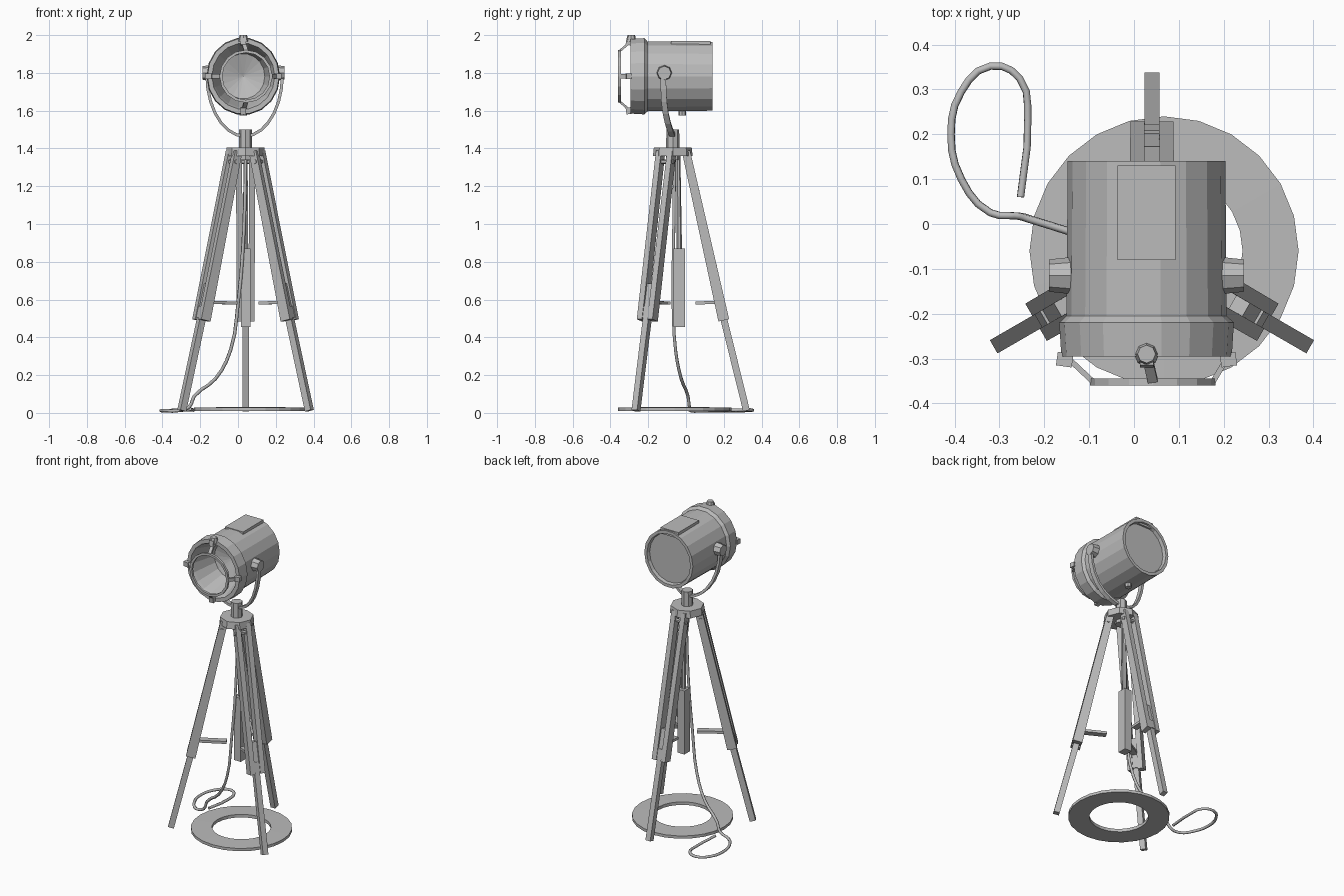
import bpy, bmesh, math
from mathutils import Vector, Matrix

cube = bpy.data.objects.get("Cube")
if cube:
    bpy.data.objects.remove(cube)

grey = bpy.data.materials.new("plain_grey")
grey.use_nodes = True
grey.diffuse_color = (0.5, 0.5, 0.5, 1)
grey.node_tree.nodes["Principled BSDF"].inputs["Base Color"].default_value = (0.5, 0.5, 0.5, 1)


def finish(name, bm):
    bmesh.ops.recalc_face_normals(bm, faces=bm.faces)
    mesh = bpy.data.meshes.new(name)
    bm.to_mesh(mesh)
    bm.free()
    mesh.materials.append(grey)
    obj = bpy.data.objects.new(name, mesh)
    bpy.context.collection.objects.link(obj)
    return obj


def frame(p, q, up):
    """Matrix whose z axis runs from p to q and whose x axis is close to up."""
    z = (q - p).normalized()
    y = z.cross(up).normalized()
    x = y.cross(z)
    return Matrix.Translation((p + q) / 2) @ Matrix((x, y, z)).transposed().to_4x4()


def beam(name, p, q, depth, width, up=(1, 0, 0), taper=1.0):
    """Box from p to q; taper scales the depth at p."""
    p, q = Vector(p), Vector(q)
    bm = bmesh.new()
    bmesh.ops.create_cube(bm, size=1)
    for v in bm.verts:
        v.co.x *= depth * (taper if v.co.z < 0 else 1)
        v.co.y *= width
        v.co.z *= (q - p).length
    bm.transform(frame(p, q, Vector(up)))
    return finish(name, bm)


def rod(name, p, q, r1, r2, sides=8, up=(1, 0, 0)):
    p, q = Vector(p), Vector(q)
    bm = bmesh.new()
    bmesh.ops.create_cone(bm, cap_ends=True, segments=sides, radius1=r1, radius2=r2,
                          depth=(q - p).length)
    bm.transform(frame(p, q, Vector(up)))
    return finish(name, bm)


def lathe(name, profile, axis, centre, sides, closed=False, scale=(1, 1, 1)):
    """Spin (radius, position) pairs around the y or z axis."""
    bm = bmesh.new()
    verts = [bm.verts.new((r, t, 0) if axis == "y" else (r, 0, t)) for r, t in profile]
    pairs = list(zip(verts, verts[1:] + verts[:1])) if closed else list(zip(verts, verts[1:]))
    edges = [bm.edges.new(pair) for pair in pairs]
    bmesh.ops.spin(bm, geom=verts + edges, cent=(0, 0, 0), angle=math.tau, steps=sides,
                   axis=(0, 1, 0) if axis == "y" else (0, 0, 1))
    bmesh.ops.remove_doubles(bm, verts=bm.verts, dist=0.0005)
    bm.transform(Matrix.Translation(centre) @ Matrix.Diagonal((*scale, 1)))
    return finish(name, bm)


def cable(name, points, radius):
    curve = bpy.data.curves.new(name, "CURVE")
    curve.dimensions = "3D"
    curve.bevel_depth = radius
    curve.bevel_resolution = 1
    curve.resolution_u = 3
    curve.use_fill_caps = True
    spline = curve.splines.new("BEZIER")
    spline.bezier_points.add(len(points) - 1)
    for bp, co in zip(spline.bezier_points, points):
        bp.co = co
        bp.handle_left_type = bp.handle_right_type = "AUTO"
    curve.materials.append(grey)
    obj = bpy.data.objects.new(name, curve)
    bpy.context.collection.objects.link(obj)
    bpy.ops.object.select_all(action="DESELECT")
    obj.select_set(True)
    bpy.context.view_layer.objects.active = obj
    bpy.ops.object.convert(target="MESH")


# Lamp head: front collar, drum, recessed back and reflector in one profile
LX, LZ = 0.028, 1.782
lathe("lamp_head", [(0, -0.08), (0.12, -0.12), (0.165, -0.27), (0.175, -0.295),
                    (0.2, -0.295), (0.205, -0.22), (0.188, -0.205), (0.185, 0.14),
                    (0.165, 0.14), (0.16, 0.118), (0, 0.118)],
      "y", (LX, 0, LZ), 18, scale=(0.95, 1, 1))
beam("top_vent", (LX, -0.08, 1.95), (LX, 0.13, 1.95), 0.13, 0.04)
rod("bottom_knob", (LX, -0.02, 1.62), (LX, -0.02, 1.575), 0.02, 0.02)

# Front guard ring with struts and collar clips
GX = LX + 0.014
lathe("guard_ring", [(0.125, -0.36), (0.14, -0.36), (0.14, -0.345), (0.125, -0.345)],
      "y", (GX, 0, LZ), 16, closed=True)
for i in range(4):
    a = math.radians(90 * i + 90)
    c, s = math.cos(a), math.sin(a)
    beam("guard_strut", (LX + 0.185 * c, -0.29, LZ + 0.185 * s),
         (GX + 0.135 * c, -0.35, LZ + 0.135 * s), 0.022, 0.012, (-s, 0, c))
    beam("collar_clip", (LX + 0.165 * c, -0.305, LZ + 0.165 * s),
         (LX + 0.2 * c, -0.3, LZ + 0.2 * s), 0.03, 0.03, (-s, 0, c))
rod("top_catch", (LX, -0.29, 1.965), (LX, -0.29, 2.0), 0.028, 0.02)

# Yoke: flat half-ellipse band below the pivots
bm = bmesh.new()
rows = []
steps = 14
for i in range(steps + 1):
    a = math.pi + math.pi * i / steps
    low = -math.sin(a)
    y = -0.12 + 0.05 * low ** 3
    rows.append([bm.verts.new((0.035 + (0.2 + d) * math.cos(a), y + w,
                               1.79 + (0.325 + d) * math.sin(a)))
                 for d, w in ((-0.008, -0.015), (0.008, -0.015), (0.008, 0.015), (-0.008, 0.015))])
for a, b in zip(rows, rows[1:]):
    for k in range(4):
        bm.faces.new((a[k], a[k - 1], b[k - 1], b[k]))
bm.faces.new(rows[0])
bm.faces.new(rows[-1])
finish("yoke", bm)
for s in (-1, 1):
    rod("pivot_knob", (0.028 + s * 0.16, -0.115, 1.8), (0.028 + s * 0.217, -0.115, 1.8),
        0.042, 0.036, 8, (0, 0, 1))

# Tripod hub and post
CX, CY = 0.04, -0.07
rod("post", (CX, CY, 1.34), (CX, CY, 1.5), 0.036, 0.034, 8)
rod("hub", (CX, CY, 1.36), (CX, CY, 1.405), 0.105, 0.1, 8)

# Three legs: twin tapered slats, lower rod, clamp block and inward tab
for angle, tab_end in ((-150, 0.06), (-30, 0.09), (90, 0.12)):
    a = math.radians(angle)
    out = Vector((math.cos(a), math.sin(a), 0))
    side = Vector((-out.y, out.x, 0))

    def at(r, z, offset=0.0):
        return Vector((CX, CY, z)) + out * r + side * offset

    for s in (-1, 1):
        beam("leg_slat", at(0.07, 1.385, s * 0.034), at(0.27, 0.49, s * 0.032),
             0.058, 0.032, out, 0.75)
    beam("leg_clamp", at(0.254, 0.56), at(0.268, 0.5), 0.05, 0.05, out)
    beam("leg_rod", at(0.225, 0.68), at(0.39, 0.012), 0.036, 0.034, out)
    rod("leg_bolt", at(0.085, 1.33, -0.055), at(0.085, 1.33, 0.055), 0.012, 0.012, 6, out)
    beam("leg_tab", at(0.25, 0.585), at(tab_end, 0.582), 0.016, 0.04, (0, 0, 1))

# Hanging control box on its cord
beam("control_box", (0.04, -0.035, 0.455), (0.04, -0.035, 0.87), 0.05, 0.06)
rod("control_cord", (0.042, -0.035, 0.86), (0.042, -0.04, 1.37), 0.014, 0.01, 6)

# Base ring on the floor
lathe("base_ring", [(0.175, 0.01), (0.3, 0.01), (0.3, 0.028), (0.175, 0.03)],
      "z", (0.067, -0.06, 0), 24, closed=True)

# Power cable dropping from the hub to a loop on the floor
cable("power_cable", [(0.04, -0.06, 1.35), (0.03, -0.065, 0.95), (0.0, -0.068, 0.58),
                      (-0.04, -0.055, 0.33), (-0.12, -0.025, 0.18), (-0.23, 0.01, 0.09),
                      (-0.26, 0.018, 0.03), (-0.32, 0.025, 0.012), (-0.385, 0.1, 0.012),
                      (-0.408, 0.2, 0.012), (-0.385, 0.295, 0.012), (-0.32, 0.352, 0.014),
                      (-0.255, 0.325, 0.016), (-0.237, 0.23, 0.014), (-0.253, 0.06, 0.02)], 0.009)
